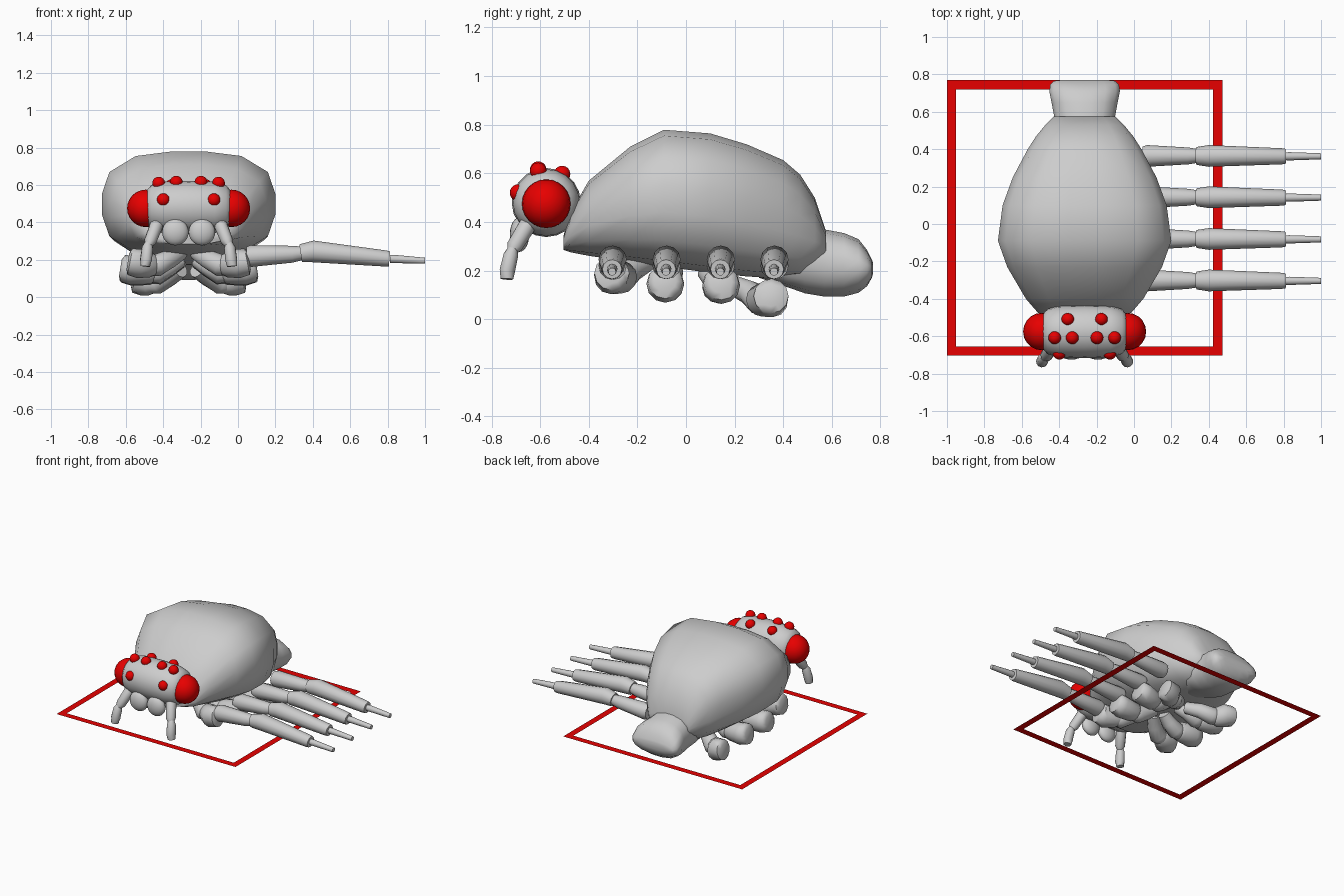
import bpy, bmesh, math
from mathutils import Vector

if "Cube" in bpy.data.objects:
    bpy.data.objects.remove(bpy.data.objects["Cube"])

CX = -0.264  # body centre line


def material(name, color):
    m = bpy.data.materials.new(name)
    m.diffuse_color = (*color, 1)
    m.use_nodes = True
    m.node_tree.nodes["Principled BSDF"].inputs["Base Color"].default_value = m.diffuse_color
    return m


GREY = material("grey", (0.61, 0.61, 0.61))
RED = material("red", (0.8, 0.0, 0.0))


def finish(bm, name, mat, angle=50):
    bmesh.ops.recalc_face_normals(bm, faces=bm.faces)
    me = bpy.data.meshes.new(name)
    bm.to_mesh(me)
    bm.free()
    ob = bpy.data.objects.new(name, me)
    bpy.context.collection.objects.link(ob)
    me.materials.append(mat)
    bpy.ops.object.select_all(action='DESELECT')
    ob.select_set(True)
    bpy.context.view_layer.objects.active = ob
    bpy.ops.object.shade_smooth_by_angle(angle=math.radians(angle))
    return ob


def loft(name, rings, mat=GREY, angle=60):
    bm = bmesh.new()
    vs = [[bm.verts.new(p) for p in r] for r in rings]
    n = len(vs[0])
    for a, b in zip(vs, vs[1:]):
        for i in range(n):
            j = (i + 1) % n
            bm.faces.new((a[i], a[j], b[j], b[i]))
    bm.faces.new(vs[0])
    bm.faces.new(vs[-1])
    return finish(bm, name, mat, angle)


def shell(name, sections, power, n=16):
    """Superellipse sections along y: (y, half width, bottom z, top z)."""
    rings = []
    for y, w, z0, z1 in sections:
        ring = []
        for i in range(n):
            a = 2 * math.pi * (i + 0.5) / n
            c, s = math.cos(a), math.sin(a)
            k = (abs(c) ** power + abs(s) ** power) ** (-1 / power)
            ring.append((CX + w * c * k, y, (z0 + z1) / 2 + (z1 - z0) / 2 * s * k))
        rings.append(ring)
    return loft(name, rings)


def tube(name, path, n=12):
    """Round tube through (x, y, z, radius) points."""
    pts = [Vector(p[:3]) for p in path]
    rings = []
    for i, p in enumerate(pts):
        d = pts[min(i + 1, len(pts) - 1)] - pts[max(i - 1, 0)]
        q = d.to_track_quat('Z', 'Y')
        rings.append([p + q @ Vector((path[i][3] * math.cos(2 * math.pi * k / n),
                                      path[i][3] * math.sin(2 * math.pi * k / n), 0))
                      for k in range(n)])
    return loft(name, rings)


def ball(name, loc, size, mat):
    bm = bmesh.new()
    bmesh.ops.create_uvsphere(bm, u_segments=20, v_segments=12, radius=1)
    for v in bm.verts:
        v.co = Vector([l + c * s for l, c, s in zip(loc, v.co, size)])
    return finish(bm, name, mat)


# Large rounded body
shell("body", [(-0.505, .17, .285, .34), (-0.475, .25, .275, .44), (-0.40, .315, .26, .57),
               (-0.23, .415, .235, .71), (-0.09, .465, .215, .78), (0.1, .44, .19, .765),
               (0.25, .385, .175, .72), (0.4, .305, .165, .655), (0.47, .26, .17, .595),
               (0.53, .21, .20, .50), (0.575, .165, .25, .365)], 2.9)

# Blunt tail lobe, running up into the body
shell("tail", [(0.30, .08, .17, .25), (0.42, .17, .13, .35), (0.49, .17, .105, .385),
               (0.57, .163, .092, .37), (0.65, .178, .092, .355), (0.71, .19, .108, .33),
               (0.745, .185, .135, .285), (0.765, .165, .17, .245), (0.77, .12, .19, .23)], 2.5)

# Wide head, round in side view
head = []
for dx, r in [(-.235, .06), (-.225, .09), (-.20, .12), (-.14, .137), (0, .142),
              (.14, .137), (.20, .12), (.225, .09), (.235, .06)]:
    head.append([(CX + dx, -0.575 + r * math.cos(math.pi * k / 10),
                  0.48 + r * math.sin(math.pi * k / 10)) for k in range(20)])
loft("head", head)

# Mirrored head parts and underside leg stumps: y root, y end, knee z, end z, reach
stumps = [(-.22, -.305, .16, .18, .325), (-.07, -.085, .12, .145, .365),
          (.12, .145, .115, .14, .36), (.26, .35, .065, .085, .30)]
for side, s in (("left", -1), ("right", 1)):
    ball(side + "_main_eye", (CX + s * .229, -.575, .475), (.10, .10, .10), RED)
    small = [(.135, -.69, .52, .035), (.16, -.608, .61, .034),
             (.066, -.608, .615, .034), (.09, -.51, .597, .034)]
    for i, (dx, y, z, r) in enumerate(small):
        ball(f"{side}_small_eye_{i + 1}", (CX + s * dx, y, z), (r, r, r), RED)
    ball(side + "_jaw", (CX + s * .071, -.685, .348), (.071, .04, .071), GREY)
    tube(side + "_feeler_upper", [(CX + s * x, y, z, r) for x, y, z, r in
         [(.16, -.625, .43, .025), (.17, -.65, .39, .036), (.205, -.705, .30, .033),
          (.215, -.72, .275, .018)]])
    tube(side + "_feeler_lower", [(CX + s * x, y, z, r) for x, y, z, r in
         [(.215, -.712, .29, .02), (.22, -.72, .265, .03), (.228, -.735, .20, .032),
          (.232, -.737, .165, .026)]])
    for i, (y0, y1, zk, z1, reach) in enumerate(stumps):
        ym = (y0 + y1) / 2
        tube(f"{side}_stump_inner_{i + 1}", [(CX + s * x, y, z, r) for x, y, z, r in
             [(.04, y0 * .7, zk + .08, .04), (.10, y0, zk + .045, .05),
              (.17, ym, zk + .01, .06), (.215, ym, zk, .045), (.23, ym, zk, .02)]])
        tube(f"{side}_stump_outer_{i + 1}", [(CX + s * x, y, z, r) for x, y, z, r in
             [(.16, ym, z1 - .02, .04), (.20, ym, z1 - .01, .066),
              (reach - .06, y1, z1, .078), (reach - .012, y1, z1 + .01, .072),
              (reach, y1, z1 + .012, .045)]])

# Four jointed legs, on the right only
for i, y in enumerate((-.302, -.08, .143, .364)):
    tube(f"leg_{i + 1}_upper", [(.045, y, .22, .05), (.07, y, .22, .058),
                                (.29, y, .23, .045), (.345, y, .235, .036)])
    tube(f"leg_{i + 1}_middle", [(.335, y, .235, .048), (.40, y, .245, .058),
                                 (.79, y - .002, .207, .043), (.81, y - .002, .205, .040)])
    tube(f"leg_{i + 1}_tip", [(.812, y - .002, .205, .021), (.83, y - .002, .205, .022),
                              (.98, y - .002, .196, .017), (1.0, y - .002, .195, .016)])

# Thin flat red square outline under the body
bm = bmesh.new()
loops = []
for h in (.736, .687):
    loops.append([bm.verts.new((CX + a * h, .033 + b * h, .08))
                  for a, b in ((-1, -1), (1, -1), (1, 1), (-1, 1))])
for i in range(4):
    j = (i + 1) % 4
    bm.faces.new((loops[0][i], loops[0][j], loops[1][j], loops[1][i]))
finish(bm, "square_outline", RED)
